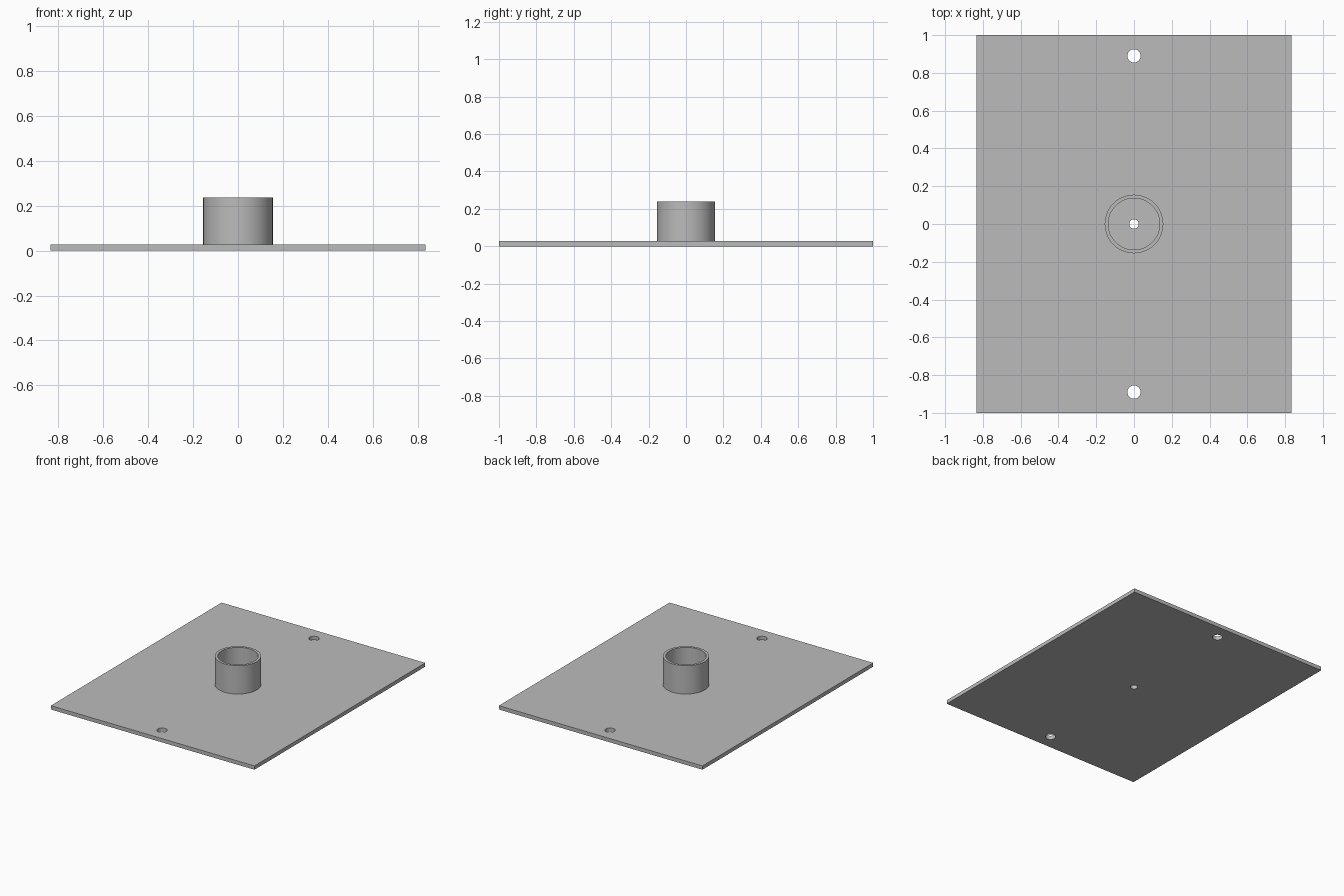
import bpy
import math
from mathutils import Matrix
import bmesh

if "Cube" in bpy.data.objects:
    bpy.data.objects.remove(bpy.data.objects["Cube"], do_unlink=True)

WIDTH, DEPTH, THICK = 1.67, 2.0, 0.028
TUBE_TOP, OUTER, INNER = 0.238, 0.155, 0.136
SEGMENTS = 96

grey = bpy.data.materials.new("plain grey")
grey.use_nodes = True
colour = (0.5, 0.5, 0.5, 1.0)
grey.diffuse_color = colour
grey.node_tree.nodes["Principled BSDF"].inputs["Base Color"].default_value = colour


def add_object(name, bm):
    bmesh.ops.recalc_face_normals(bm, faces=bm.faces)
    mesh = bpy.data.meshes.new(name)
    bm.to_mesh(mesh)
    bm.free()
    mesh.materials.append(grey)
    obj = bpy.data.objects.new(name, mesh)
    bpy.context.collection.objects.link(obj)
    return obj


def activate(obj):
    bpy.ops.object.select_all(action='DESELECT')
    obj.select_set(True)
    bpy.context.view_layer.objects.active = obj


# Flat base plate
bm = bmesh.new()
bmesh.ops.create_cube(bm, size=1, matrix=Matrix.Translation((0, 0, THICK / 2))
                      @ Matrix.Diagonal((WIDTH, DEPTH, THICK, 1)))
plate = add_object("base_plate", bm)

# Two mounting holes and a small centre hole
bm = bmesh.new()
for y, radius in ((-0.89, 0.035), (0, 0.025), (0.89, 0.035)):
    bmesh.ops.create_cone(bm, cap_ends=True, segments=48, radius1=radius, radius2=radius,
                          depth=0.2, matrix=Matrix.Translation((0, y, 0)))
cutter = add_object("hole_cutter", bm)
cutter.hide_render = True
cut = plate.modifiers.new("holes", 'BOOLEAN')
cut.operation = 'DIFFERENCE'
cut.solver = 'EXACT'
cut.object = cutter
activate(plate)
bpy.ops.object.modifier_apply(modifier=cut.name)
bpy.data.objects.remove(cutter, do_unlink=True)

# Open tube standing on the plate, turned from a wall profile
bm = bmesh.new()
foot = THICK - 0.002
profile = [(INNER, foot), (OUTER, foot), (OUTER, TUBE_TOP), (INNER, TUBE_TOP)]
verts = [bm.verts.new((r, 0, z)) for r, z in profile]
edges = [bm.edges.new((verts[i], verts[i - 1])) for i in range(len(verts))]
bmesh.ops.spin(bm, geom=verts + edges, cent=(0, 0, 0), axis=(0, 0, 1),
               angle=math.tau, steps=SEGMENTS, use_merge=True)
bmesh.ops.remove_doubles(bm, verts=bm.verts, dist=0.0001)
tube = add_object("centre_tube", bm)

# Smooth round walls, crisp rims
for obj in (plate, tube):
    activate(obj)
    bpy.ops.object.shade_smooth_by_angle(angle=math.radians(30))
